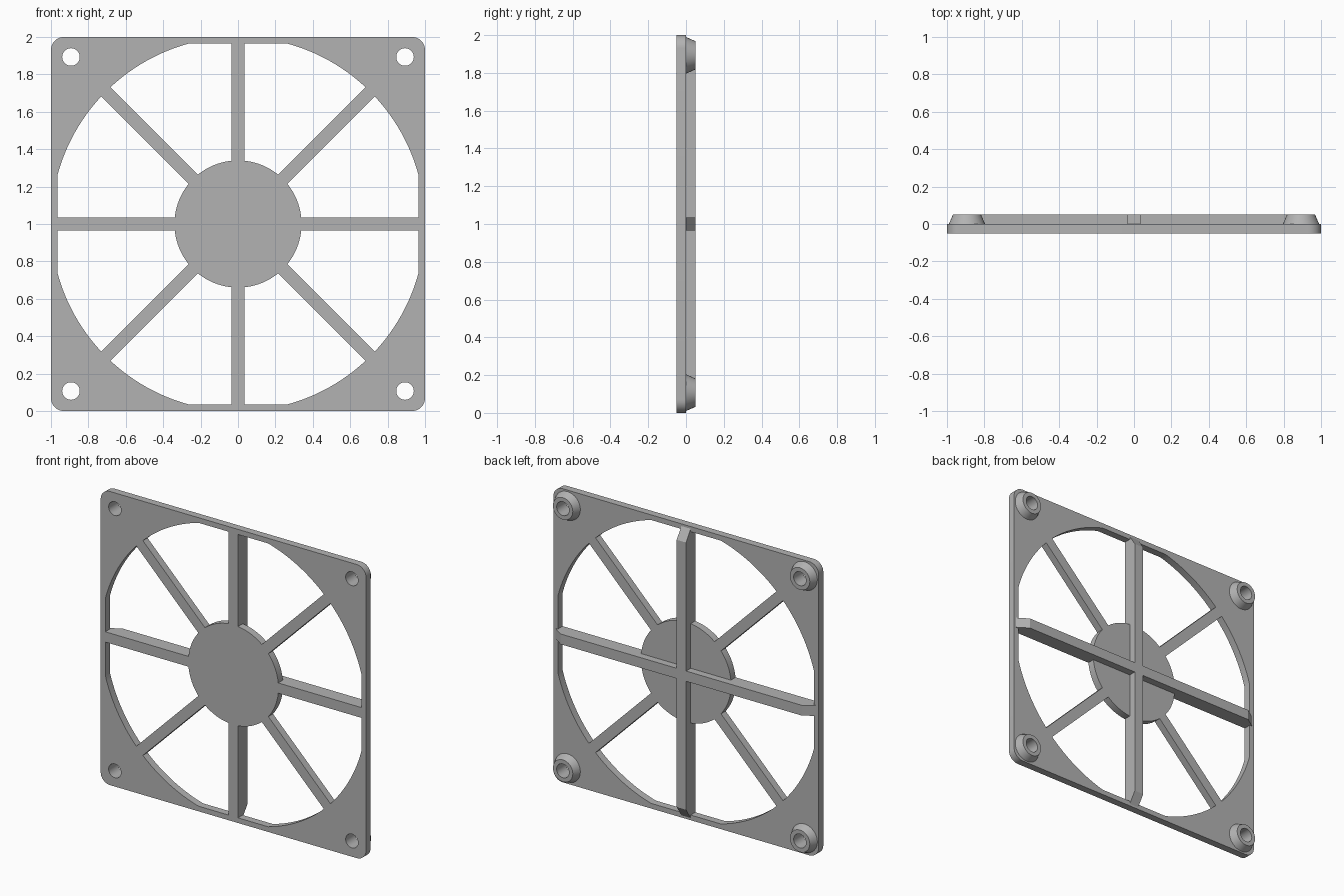
import bpy, bmesh
from math import sin, cos, asin, acos, atan2, radians, pi
from mathutils import Matrix, Vector

cube = bpy.data.objects.get("Cube")
if cube:
    bpy.data.objects.remove(cube, do_unlink=True)

RIB = 0.035      # half width of every spoke
HUB = 0.34
FLAT = 0.965     # straight limit of the round opening
DEPTH = 0.05
MOUNT = 0.893    # screw position from centre
BORE = 0.047

grey = bpy.data.materials.new("plain grey")
grey.use_nodes = True
colour = (0.45, 0.45, 0.45, 1)
grey.diffuse_color = colour
grey.node_tree.nodes["Principled BSDF"].inputs["Base Color"].default_value = colour


def arc(cx, cy, r, a, b, n):
    return [(cx + r * cos(a + (b - a) * i / n), cy + r * sin(a + (b - a) * i / n))
            for i in range(n + 1)]


def finish(obj):
    obj.data.materials.clear()
    obj.data.materials.append(grey)
    bpy.ops.object.select_all(action='DESELECT')
    obj.select_set(True)
    bpy.context.view_layer.objects.active = obj
    bpy.ops.object.shade_smooth_by_angle(angle=radians(30))


def mesh_object(name, bm):
    bmesh.ops.recalc_face_normals(bm, faces=bm.faces)
    mesh = bpy.data.meshes.new(name)
    bm.to_mesh(mesh)
    bm.free()
    obj = bpy.data.objects.new(name, mesh)
    bpy.context.collection.objects.link(obj)
    finish(obj)


# Flat grille: rounded square with screw holes and eight windows
loops = []
outline = []
for k in range(4):
    a = k * pi / 2
    sx, sy = (1 if k in (0, 3) else -1), (1 if k < 2 else -1)
    outline += arc(sx * 0.93, sy * 0.93, 0.07, a, a + pi / 2, 8)
    loops.append(arc(sx * MOUNT, sy * MOUNT, BORE, 0, 2 * pi, 32)[:-1])
loops.append(outline)

window = [(FLAT, RIB)] + arc(0, 0, 1, acos(FLAT), pi / 4 - asin(RIB), 12)
window += arc(0, 0, HUB, pi / 4 - asin(RIB / HUB), asin(RIB / HUB), 8)
for sx in (1, -1):
    for sy in (1, -1):
        loops.append([(sx * x, sy * y) for x, y in window])
        loops.append([(sx * y, sy * x) for x, y in window])

curve = bpy.data.curves.new("grille_plate", 'CURVE')
curve.dimensions = '2D'
curve.fill_mode = 'BOTH'
curve.extrude = DEPTH / 2
for points in loops:
    spline = curve.splines.new('POLY')
    spline.points.add(len(points) - 1)
    for p, (x, y) in zip(spline.points, points):
        p.co = (x, y, 0, 1)
    spline.use_cyclic_u = True
plate = bpy.data.objects.new("grille_plate", curve)
bpy.context.collection.objects.link(plate)
bpy.ops.object.select_all(action='DESELECT')
plate.select_set(True)
bpy.context.view_layer.objects.active = plate
bpy.ops.object.convert(target='MESH')
plate = bpy.context.view_layer.objects.active
bm = bmesh.new()
bm.from_mesh(plate.data)
bmesh.ops.remove_doubles(bm, verts=bm.verts, dist=0.0001)
bmesh.ops.transform(bm, verts=bm.verts, matrix=Matrix.Translation((0, -DEPTH / 2, 1))
                    @ Matrix.Rotation(pi / 2, 4, 'X'))
bmesh.ops.recalc_face_normals(bm, faces=bm.faces)
bm.to_mesh(plate.data)
bm.free()
finish(plate)


# Raised back ribs with sloping ends
def rib(name, profile, angle):
    bm = bmesh.new()
    face = bm.faces.new([bm.verts.new((x, y, -RIB)) for x, y in profile])
    new = bmesh.ops.extrude_face_region(bm, geom=[face])["geom"]
    bmesh.ops.translate(bm, vec=(0, 0, 2 * RIB),
                        verts=[v for v in new if isinstance(v, bmesh.types.BMVert)])
    bmesh.ops.transform(bm, verts=bm.verts, matrix=Matrix.Translation((0, 0, 1))
                        @ Matrix.Rotation(angle, 4, 'Y'))
    mesh_object(name, bm)


END, TOP = 0.985, 0.91
rib("vertical_rib", [(-END, 0), (END, 0), (TOP, DEPTH), (-TOP, DEPTH)], pi / 2)
half = [(RIB, 0), (END, 0), (TOP, DEPTH), (RIB, DEPTH)]
rib("left_rib", half, 0)
rib("right_rib", half, pi)

# Tapered screw bosses, lathed around the y axis
for side, sx in (("left", 1), ("right", -1)):
    for level, sz in (("upper", 1), ("lower", -1)):
        bm = bmesh.new()
        section = [(0.097, 0), (0.075, DEPTH), (BORE, DEPTH), (BORE, 0)]
        verts = [bm.verts.new((r, y, 0)) for r, y in section]
        edges = [bm.edges.new(pair) for pair in zip(verts, verts[1:])]
        bmesh.ops.spin(bm, geom=verts + edges, cent=(0, 0, 0), axis=(0, 1, 0),
                       angle=2 * pi, steps=32)
        bmesh.ops.remove_doubles(bm, verts=bm.verts, dist=0.0001)
        bmesh.ops.translate(bm, verts=bm.verts, vec=Vector((sx * MOUNT, 0, 1 + sz * MOUNT)))
        bmesh.ops.recalc_face_normals(bm, faces=bm.faces)
        # open tube: make sure the sloped wall looks outward
        outer = max(bm.faces, key=lambda f: f.calc_center_median().x)
        flip = outer.normal.x < 0
        if flip:
            bmesh.ops.reverse_faces(bm, faces=bm.faces)
        mesh_object(f"{level}_{side}_boss", bm)
